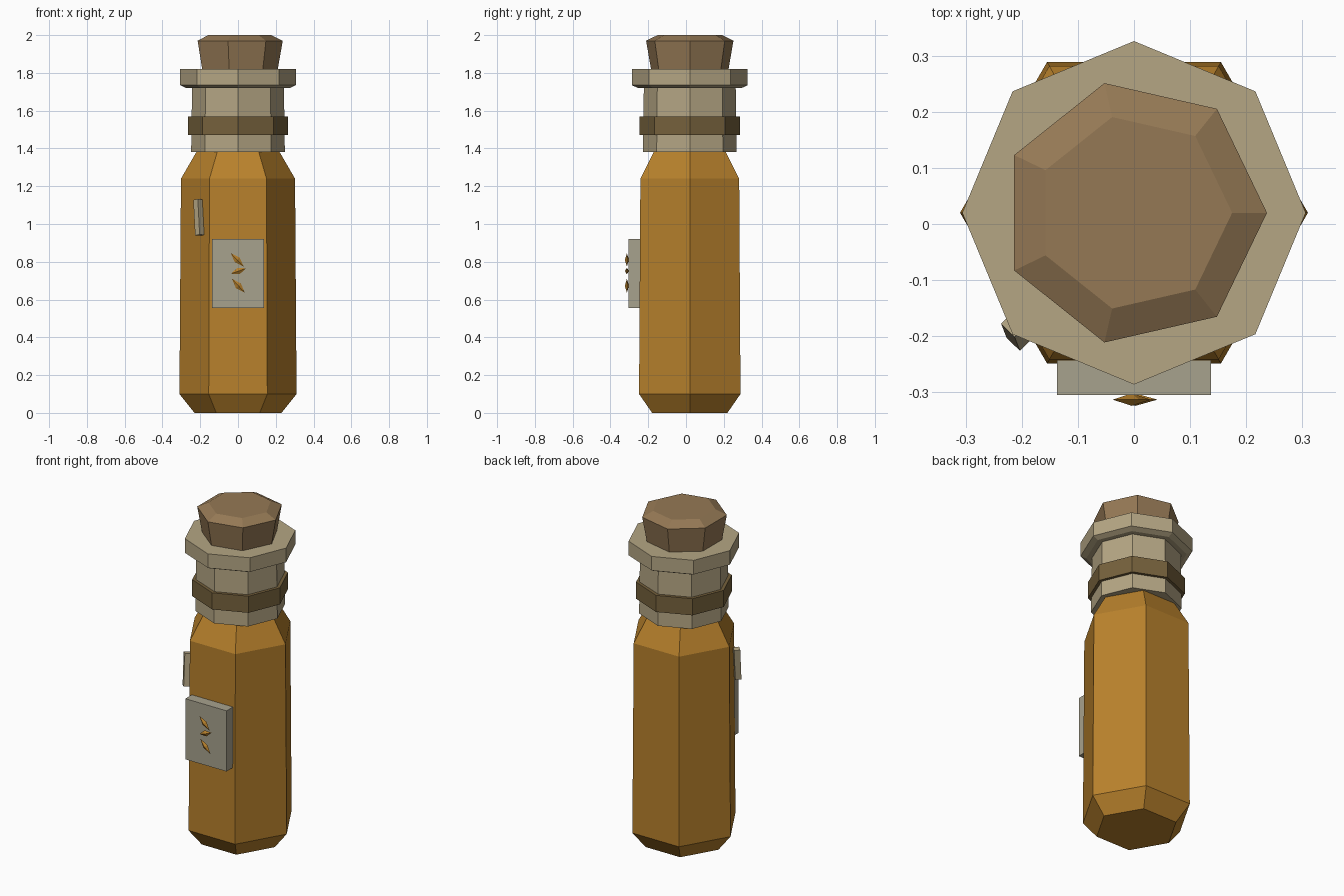
import bpy, bmesh
from math import cos, sin, tau, pi, atan2
from mathutils import Matrix, Vector

if "Cube" in bpy.data.objects:
    bpy.data.objects.remove(bpy.data.objects["Cube"])

CY = 0.02  # bottle axis sits slightly behind the origin


def material(name, color):
    m = bpy.data.materials.new(name)
    m.diffuse_color = (*color, 1)
    m.use_nodes = True
    m.node_tree.nodes["Principled BSDF"].inputs["Base Color"].default_value = m.diffuse_color
    return m


def finish(bm, name, mat):
    bmesh.ops.recalc_face_normals(bm, faces=bm.faces)
    me = bpy.data.meshes.new(name)
    bm.to_mesh(me)
    bm.free()
    me.materials.append(mat)
    ob = bpy.data.objects.new(name, me)
    bpy.context.collection.objects.link(ob)
    return ob


def turned(name, sides, profile, mat):
    """Closed faceted solid from (radius, z) rings around the bottle axis."""
    bm = bmesh.new()
    rings = [[bm.verts.new((r * cos(tau * i / sides), CY + r * sin(tau * i / sides), z))
              for i in range(sides)] for r, z in profile]
    for a, b in zip(rings, rings[1:]):
        for i in range(sides):
            j = (i + 1) % sides
            bm.faces.new((a[i], a[j], b[j], b[i]))
    bm.faces.new(rings[0][::-1])
    bm.faces.new(rings[-1])
    return finish(bm, name, mat)


def box(name, center, size, mat, rot=Matrix.Identity(4)):
    bm = bmesh.new()
    m = Matrix.Translation(center) @ rot @ Matrix.Diagonal((*size, 1))
    bmesh.ops.create_cube(bm, size=1, matrix=m)
    return finish(bm, name, mat)


def sliver(name, start, end, width, y, depth, mat):
    """Flat octahedral shard lying in the front plane between two (x, z) points."""
    a, b = Vector((start[0], y, start[1])), Vector((end[0], y, end[1]))
    mid, d = (a + b) / 2, (b - a).normalized()
    side = Vector((-d.z, 0, d.x)) * width / 2
    out = Vector((0, depth / 2, 0))
    bm = bmesh.new()
    tips = [bm.verts.new(p) for p in (a, b)]
    belt = [bm.verts.new(mid + o) for o in (side, out, -side, -out)]
    for t in tips:
        for i in range(4):
            bm.faces.new((t, belt[i], belt[(i + 1) % 4]))
    return finish(bm, name, mat)


amber = material("amber", (0.48, 0.22, 0.025))
stone = material("pale_glass", (0.46, 0.38, 0.23))
leather = material("band_brown", (0.18, 0.12, 0.045))
cork_mat = material("cork", (0.30, 0.19, 0.09))
paper = material("paper", (0.39, 0.36, 0.27))

# Bottle: six-sided body, eight-sided neck with rim, band, seven-sided stopper
turned("bottle_body", 6, [(0.23, 0), (0.31, 0.1), (0.302, 1.24), (0.215, 1.39)], amber)
turned("neck", 8, [(0.248, 1.38), (0.243, 1.74)], stone)
turned("neck_rim", 8, [(0.275, 1.72), (0.306, 1.735), (0.306, 1.82)], stone)
turned("neck_band", 8, [(0.265, 1.47), (0.265, 1.57)], leather)
turned("stopper", 7, [(0.20, 1.76), (0.237, 1.97), (0.175, 2.0)], cork_mat)

# Label with three shards
box("label", (0, -0.272, 0.737), (0.274, 0.066, 0.365), paper)
for i, (s, e) in enumerate([((-0.038, 0.845), (0.03, 0.775)),
                            ((-0.037, 0.737), (0.042, 0.765)),
                            ((-0.032, 0.71), (0.036, 0.636))]):
    sliver(f"label_shard_{i + 1}", s, e, 0.036, -0.313, 0.022, amber)

# Leaning glint on the front left face
lean = Matrix.Rotation(-0.13, 4, 'X') @ Matrix.Rotation(-0.05, 4, 'Y') @ Matrix.Rotation(pi / 4, 4, 'Z')
box("glint", (-0.208, -0.19, 1.035), (0.034, 0.034, 0.19), stone, lean)
